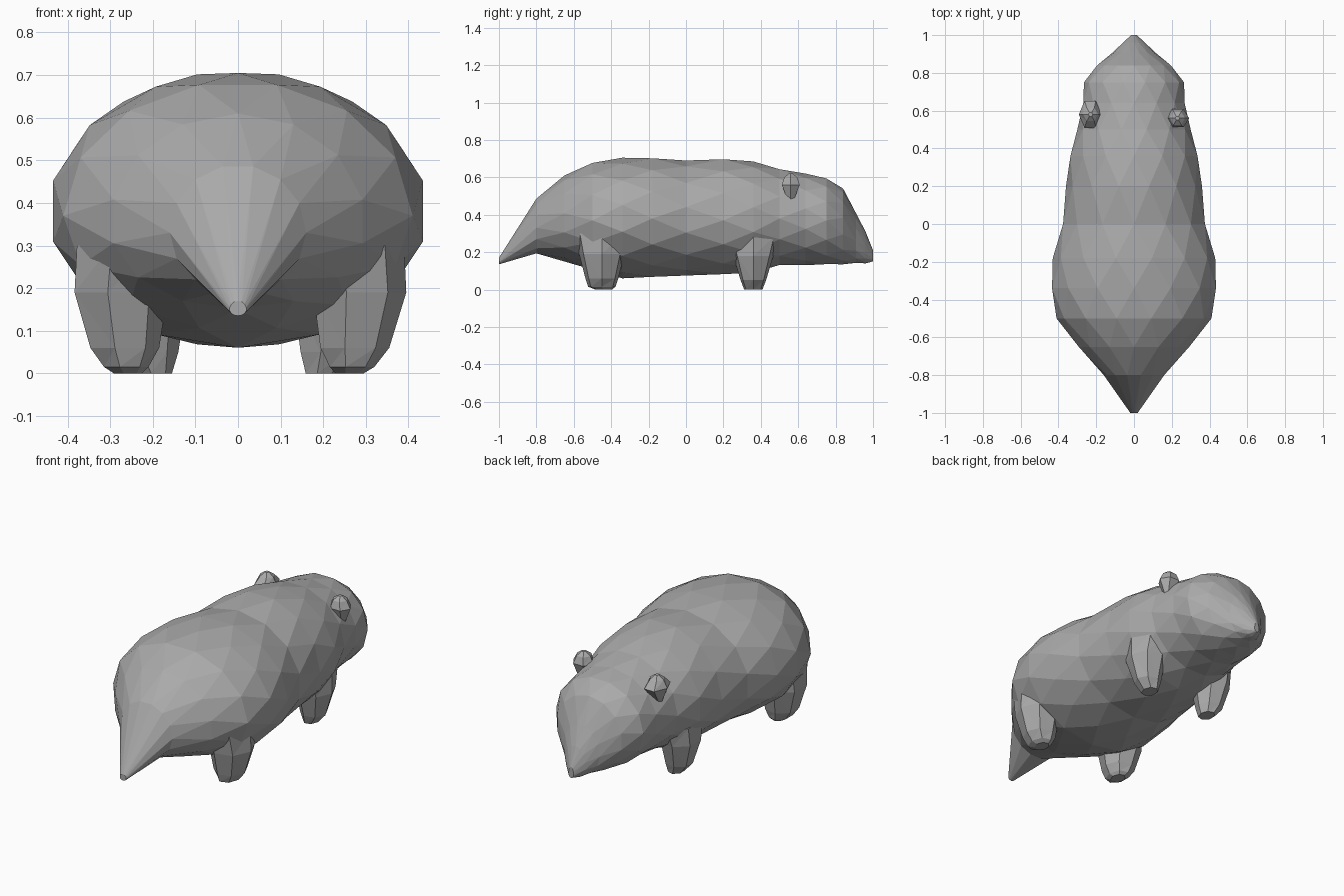
import bpy, bmesh
from math import sin, cos, pi
from mathutils import Vector

if "Cube" in bpy.data.objects:
    bpy.data.objects.remove(bpy.data.objects["Cube"], do_unlink=True)

fur = bpy.data.materials.new("grey_fur")
fur.use_nodes = True
fur.diffuse_color = (0.4, 0.4, 0.4, 1)
fur.node_tree.nodes["Principled BSDF"].inputs["Base Color"].default_value = fur.diffuse_color


def loft(name, rings):
    """Skin a stack of equal-sized rings with triangles and cap both ends."""
    bm = bmesh.new()
    loops = [[bm.verts.new(p) for p in ring] for ring in rings]
    for i, (a, b) in enumerate(zip(loops, loops[1:])):
        for k in range(len(a)):
            j = (k + 1) % len(a)
            if i % 2:
                bm.faces.new((a[k], a[j], b[j]))
                bm.faces.new((a[k], b[j], b[k]))
            else:
                bm.faces.new((a[k], a[j], b[k]))
                bm.faces.new((a[j], b[j], b[k]))
    bm.faces.new(loops[0])
    bm.faces.new(loops[-1])
    bmesh.ops.recalc_face_normals(bm, faces=bm.faces)
    mesh = bpy.data.meshes.new(name)
    bm.to_mesh(mesh)
    bm.free()
    mesh.materials.append(fur)
    obj = bpy.data.objects.new(name, mesh)
    bpy.context.collection.objects.link(obj)
    return obj


def body_ring(index, y, width, bottom, middle, top, sides=14):
    """Egg-shaped section; every second ring is turned by half a step."""
    ring = []
    for k in range(sides):
        a = 2 * pi * (k + (index % 2) / 2) / sides
        height = (top if cos(a) > 0 else middle * 2 - bottom) - middle
        ring.append(Vector((width * sin(a), y, middle + height * cos(a))))
    return ring


def flat_ring(x, y, z, rx, ry, sides):
    return [Vector((x + rx * cos(2 * pi * k / sides), y + ry * sin(2 * pi * k / sides), z))
            for k in range(sides)]


# Body from tail tip to nose: y, half width, bottom, widest height, top
sections = [
    (-1.0, .02, .135, .15, .17),
    (-.8, .16, .19, .33, .49),
    (-.65, .30, .15, .35, .61),
    (-.5, .41, .10, .37, .685),
    (-.34, .445, .06, .38, .705),
    (-.18, .43, .06, .38, .71),
    (0, .385, .075, .37, .69),
    (.2, .36, .075, .37, .705),
    (.36, .345, .09, .37, .685),
    (.5, .30, .125, .38, .65),
    (.64, .275, .13, .38, .62),
    (.75, .265, .13, .37, .60),
    (.84, .20, .135, .34, .54),
    (.91, .11, .14, .26, .41),
    (.96, .06, .14, .21, .31),
    (1.0, .015, .15, .17, .21),
]
loft("body", [body_ring(i, *s) for i, s in enumerate(sections)])

for side, label in ((1, "left"), (-1, "right")):
    # Stubby legs that widen into the flanks
    loft(label + "_hind_leg", [
        flat_ring(side * .27, -.45, .30, .12, .15, 7),
        flat_ring(side * .28, -.45, .19, .115, .125, 7),
        flat_ring(side * .27, -.45, .06, .085, .09, 7),
        flat_ring(side * .265, -.45, .015, .055, .075, 7),
        flat_ring(side * .26, -.44, 0, .035, .045, 7)])
    loft(label + "_front_leg", [
        flat_ring(side * .21, .36, .28, .11, .14, 7),
        flat_ring(side * .22, .36, .18, .10, .11, 7),
        flat_ring(side * .21, .36, .05, .07, .07, 7),
        flat_ring(side * .195, .36, 0, .04, .05, 7)])

    # Small faceted ears; the right one is stretched towards the nose
    stretch = 1 if side > 0 else 1.5
    y = .56 if side > 0 else .58
    loft(label + "_ear", [
        flat_ring(side * .24, y, .48, .02, .02, 6),
        flat_ring(side * .232, y, .56, .06, .055 * stretch, 6),
        flat_ring(side * .23, y, .60, .04, .04, 6),
        flat_ring(side * .23, y, .62, .012, .012, 6)])
